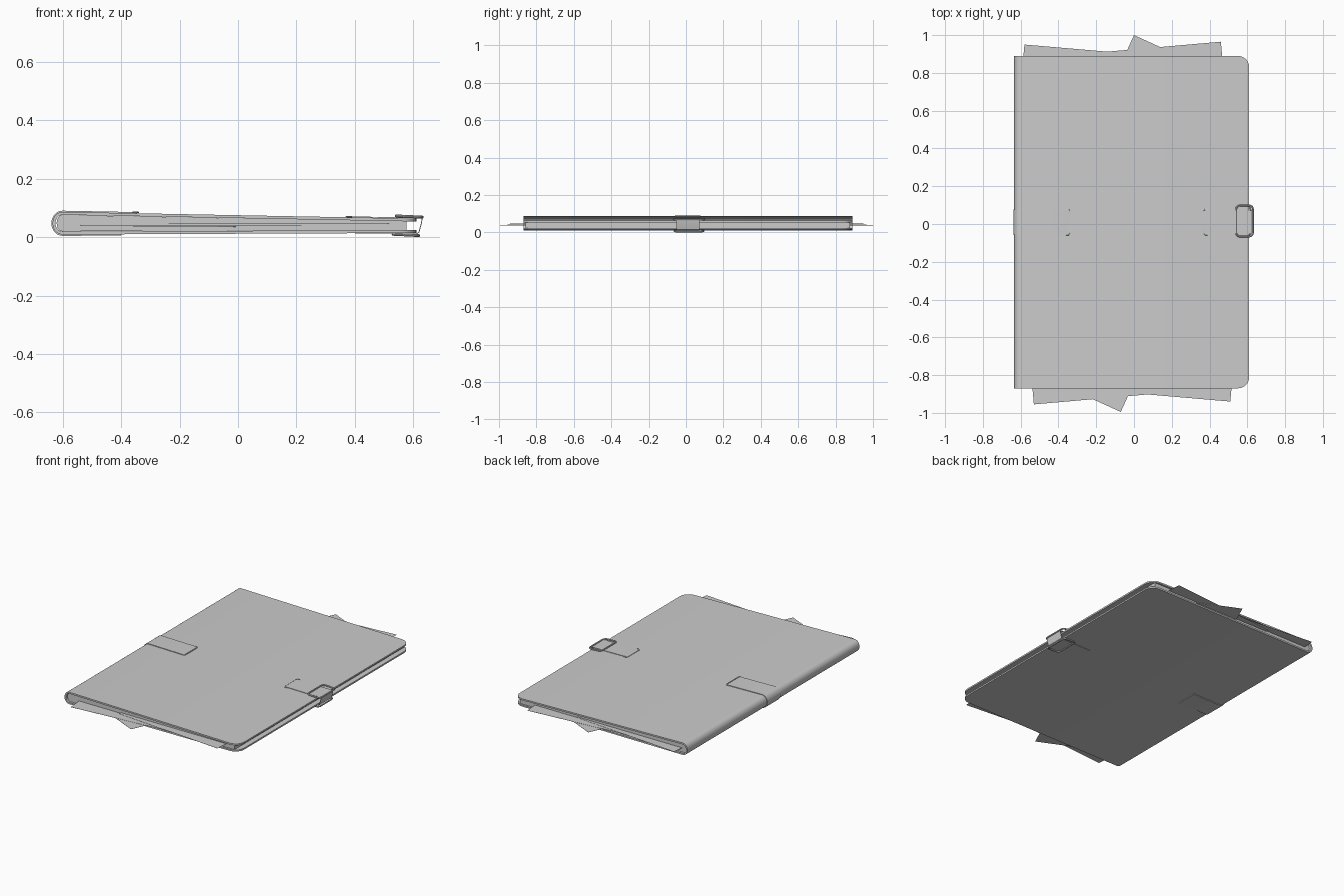
import bpy, bmesh, math
from mathutils import Vector, Matrix

cube = bpy.data.objects.get("Cube")
if cube:
    bpy.data.objects.remove(cube, do_unlink=True)

GREY = (0.6, 0.6, 0.6, 1)
mat = bpy.data.materials.new("plain grey")
mat.use_nodes = True
mat.diffuse_color = GREY
mat.node_tree.nodes["Principled BSDF"].inputs["Base Color"].default_value = GREY

MID_Y = 0.01


def finish(ob):
    """Link, apply modifiers, set colour and shading."""
    bpy.context.collection.objects.link(ob)
    bpy.ops.object.select_all(action='DESELECT')
    ob.select_set(True)
    bpy.context.view_layer.objects.active = ob
    bpy.ops.object.convert(target='MESH')
    ob = bpy.context.object
    ob.data.materials.clear()
    ob.data.materials.append(mat)
    bpy.ops.object.shade_smooth_by_angle(angle=math.radians(35))
    return ob


def mesh_object(name, bm, thickness=0):
    me = bpy.data.meshes.new(name)
    bm.to_mesh(me)
    bm.free()
    ob = bpy.data.objects.new(name, me)
    if thickness:
        mod = ob.modifiers.new("thickness", 'SOLIDIFY')
        mod.thickness = thickness
        mod.offset = -1
    return finish(ob)


def ribbon(name, path, half_width, thickness):
    """Sweep an xz path across y; half_width is a function of x."""
    bm = bmesh.new()
    rows = [[bm.verts.new((x, MID_Y + s * half_width(x), z)) for s in (-1, 1)]
            for x, z in path]
    for a, b in zip(rows, rows[1:]):
        bm.faces.new((a[0], a[1], b[1], b[0]))
    return mesh_object(name, bm, thickness)


def tube(name, points, radius, cyclic=False):
    cu = bpy.data.curves.new(name, 'CURVE')
    cu.dimensions = '3D'
    cu.bevel_depth = radius
    cu.bevel_resolution = 2
    cu.use_fill_caps = True
    sp = cu.splines.new('POLY')
    sp.points.add(len(points) - 1)
    for p, co in zip(sp.points, points):
        p.co = (*co, 1)
    sp.use_cyclic_u = cyclic
    return finish(bpy.data.objects.new(name, cu))


def spine_arc(rx, top, bottom, steps=14):
    """Half ellipse around the left edge, from top to bottom."""
    cz, rz = (top + bottom) / 2, (top - bottom) / 2
    angles = [math.pi * i / steps for i in range(steps + 1)]
    return [(-0.6 - rx * math.sin(a), cz + rz * math.cos(a)) for a in angles]


# Wrap-round cover with rounded fore-edge corners
R, EDGE, HALF = 0.06, 0.55, 0.88


def cover_half(x):
    d = min(max(x - EDGE, 0), R)
    return HALF - R + math.sqrt(R * R - d * d)


corner_x = [EDGE + R * math.sin(math.radians(a)) for a in range(90, -1, -15)]
top_z = lambda x: 0.086 - 0.019 * (x + 0.6)
low_z = lambda x: 0.0085 + 0.0045 * (x + 0.6)
cover = [(x, top_z(x)) for x in corner_x]
cover += spine_arc(0.034, 0.086, 0.0085)
cover += [(x, low_z(x)) for x in reversed(corner_x)]
ribbon("cover", cover, cover_half, 0.010)

# Page block
bm = bmesh.new()
outline = [(0.576, 0.054)] + spine_arc(0.02, 0.0755, 0.0195) + [(0.576, 0.0235)]
base = bm.faces.new([bm.verts.new((x, MID_Y - 0.868, z)) for x, z in outline])
geo = bmesh.ops.extrude_face_region(bm, geom=[base])["geom"]
bmesh.ops.translate(bm, vec=(0, 1.736, 0),
                    verts=[v for v in geo if isinstance(v, bmesh.types.BMVert)])
bmesh.ops.recalc_face_normals(bm, faces=bm.faces)
mesh_object("page_block", bm)

# Loose sheets poking out of both ends: corner, turn, width, depth, height
sheets = [
    (-0.58, 0.95, -4.9, 0.75, -0.3, 0.046),
    (0.46, 0.965, 5, -0.75, -0.3, 0.041),
    (0, 1.0, -24.5, 0.45, -0.3, 0.036),
    (-0.53, -0.955, 5, 0.75, 0.3, 0.041),
    (0.51, -0.94, -4.9, -0.75, 0.3, 0.046),
    (-0.07, -0.995, -24.5, -0.45, 0.3, 0.036),
]
for i, (x, y, turn, w, d, z) in enumerate(sheets):
    rot = Matrix.Rotation(math.radians(turn), 3, 'Z')
    bm = bmesh.new()
    face = bm.faces.new([bm.verts.new(Vector((x, y, z)) + rot @ Vector(c))
                         for c in ((0, 0, 0), (w, 0, 0), (w, d, 0), (0, d, 0))])
    face.normal_update()
    if face.normal.z < 0:
        face.normal_flip()
    mesh_object(f"loose_sheet_{i + 1}", bm, 0.001)

# Strap round the spine
strap_half = lambda x: 0.068
spine = [(-0.345, top_z(-0.345) + 0.004)]
spine += spine_arc(0.038, 0.090, 0.004) + [(-0.40, 0.005)]
ribbon("spine_strap", spine, strap_half, 0.005)

# Closing strap round the fore edge
clasp = [(0.40, 0.0095), (0.54, 0.0095), (0.612, 0.010), (0.62, 0.016),
         (0.628, 0.045), (0.631, 0.062), (0.626, 0.067), (0.60, 0.068),
         (0.54, 0.068), (0.37, 0.0705)]
ribbon("closing_strap", clasp, lambda x: 0.062, 0.003)


# Stitched ends of the straps
def bracket(name, x, reach, z, half=0.068):
    tube(name, [(x + reach, MID_Y + half, z), (x + reach * 0.3, MID_Y + half, z),
                (x, MID_Y + half - 0.01, z), (x, MID_Y - half + 0.01, z),
                (x + reach * 0.3, MID_Y - half, z), (x + reach, MID_Y - half, z)], 0.002)


bracket("spine_strap_end", -0.34, -0.02, 0.0845)
bracket("closing_strap_end", 0.37, 0.02, 0.0695)


# Buckle frames above and below
def buckle(name, x0, x1, z0, z1, half, r=0.02):
    cx, hx = (x0 + x1) / 2, (x1 - x0) / 2
    pts = []
    for q, (sx, sy) in enumerate(((1, 1), (-1, 1), (-1, -1), (1, -1))):
        for k in range(5):
            a = math.pi / 2 * (q + k / 4)
            x = cx + sx * (hx - r) + r * math.cos(a)
            y = MID_Y + 0.006 + sy * (half - r) + r * math.sin(a)
            pts.append((x, y, z0 + (z1 - z0) * (x - x0) / (x1 - x0)))
    tube(name, pts, 0.005, True)


buckle("upper_buckle", 0.541, 0.630, 0.072, 0.068, 0.082)
buckle("lower_buckle", 0.530, 0.618, 0.0095, 0.005, 0.077)
